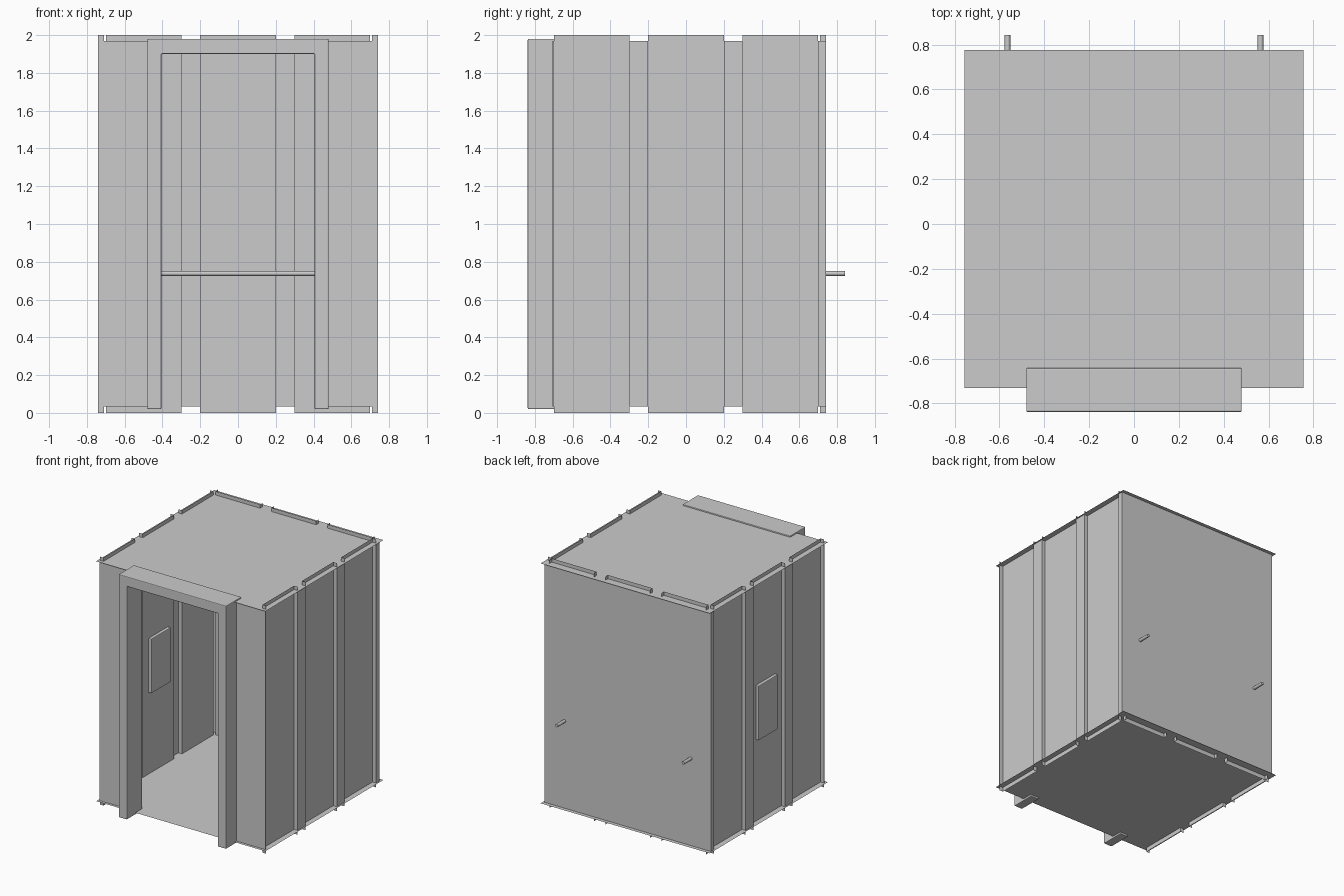
import bpy, bmesh
from mathutils import Matrix
from math import pi

if "Cube" in bpy.data.objects:
    bpy.data.objects.remove(bpy.data.objects["Cube"])

Z0, Z1 = 0.035, 1.97      # floor and ceiling levels
SHEET, OUT = 0.71, 0.742  # inner sheet and outer skin distance from centre


def finish(name, bm):
    me = bpy.data.meshes.new(name)
    bm.to_mesh(me)
    bm.free()
    ob = bpy.data.objects.new(name, me)
    bpy.context.collection.objects.link(ob)
    return ob


def folded_sheet(name, pts, z0, z1, turn=0.0):
    """Thin sheet: an open plan polyline swept upwards, turned about z."""
    bm = bmesh.new()
    low = [bm.verts.new((x, y, z0)) for x, y in pts]
    high = [bm.verts.new((x, y, z1)) for x, y in pts]
    for i in range(len(pts) - 1):
        bm.faces.new((low[i], low[i + 1], high[i + 1], high[i]))
    bm.transform(Matrix.Rotation(turn, 4, 'Z'))
    return finish(name, bm)


def box(name, lo, hi):
    bm = bmesh.new()
    bmesh.ops.create_cube(bm, size=1)
    for v in bm.verts:
        v.co = [(a + b) / 2 + c * (b - a) for a, b, c in zip(lo, hi, v.co)]
    return finish(name, bm)


def bevel(ob, width):
    m = ob.modifiers.new("bevel", 'BEVEL')
    m.width = width
    m.segments = 2


# Floor and ceiling plates, overhanging the walls
for name, z in (("floor_plate", Z0), ("ceiling_plate", Z1)):
    bm = bmesh.new()
    bm.faces.new([bm.verts.new((x, y, z)) for x, y in
                  ((-0.755, -0.73), (0.755, -0.73), (0.755, 0.775), (-0.755, 0.775))])
    finish(name, bm)

# Folded wall panels: three each on the right, back and left
for side, turn in (("right", 0), ("back", pi / 2), ("left", pi)):
    for i, (a, b) in enumerate(((-0.70, -0.30), (-0.20, 0.20), (0.30, 0.70))):
        folded_sheet(f"{side}_panel_{i + 1}",
                     [(OUT, a), (SHEET, a), (SHEET, b), (OUT, b)], 0, 2, turn)

# Joint strips closing the side walls between panels
for side, s in (("right", 1), ("left", -1)):
    for i, (a, b) in enumerate(((-0.30, -0.20), (0.20, 0.30), (0.70, OUT))):
        folded_sheet(f"{side}_joint_{i + 1}", [(s * OUT, a), (s * OUT, b)], Z0, Z1)

# Flat outer skin on the back
folded_sheet("back_skin", [(-OUT, 0.744), (OUT, 0.744)], Z0, Z1)

# Front wall on both sides of the door and above it
for side, s in (("right", 1), ("left", -1)):
    folded_sheet(f"front_wall_{side}",
                 [(s * OUT, -0.70), (s * OUT, -0.707), (s * 0.42, -0.707)], Z0, Z1)
folded_sheet("front_wall_header", [(-0.42, -0.707), (0.42, -0.707)], 1.92, Z1)

# Door frame: portal outline pushed through in y
bm = bmesh.new()
outline = [(-0.48, 0.02), (-0.405, 0.02), (-0.405, 1.90), (0.405, 1.90),
           (0.405, 0.02), (0.48, 0.02), (0.48, 1.98), (-0.48, 1.98)]
face = bm.faces.new([bm.verts.new((x, -0.838, z)) for x, z in outline])
ext = bmesh.ops.extrude_face_region(bm, geom=[face])
bmesh.ops.translate(bm, vec=(0, 0.196, 0),
                    verts=[v for v in ext["geom"] if isinstance(v, bmesh.types.BMVert)])
bmesh.ops.recalc_face_normals(bm, faces=bm.faces)
bevel(finish("door_frame", bm), 0.006)

# Control panel set through the left wall
bevel(box("control_panel", (-0.735, -0.125, 0.69), (-0.685, 0.125, 1.13)), 0.006)

# Handrail whose ends pass through the back wall
cu = bpy.data.curves.new("handrail", 'CURVE')
cu.dimensions = '3D'
cu.bevel_depth = 0.013
cu.bevel_resolution = 2
cu.use_fill_caps = True
for path in ([(-0.577, 0.64), (0.577, 0.64)],
             [(-0.564, 0.64), (-0.564, 0.843)],
             [(0.564, 0.64), (0.564, 0.843)]):
    sp = cu.splines.new('POLY')
    sp.points.add(1)
    for p, (x, y) in zip(sp.points, path):
        p.co = (x, y, 0.738, 1)
    sp.use_smooth = True
bpy.context.collection.objects.link(bpy.data.objects.new("handrail", cu))
